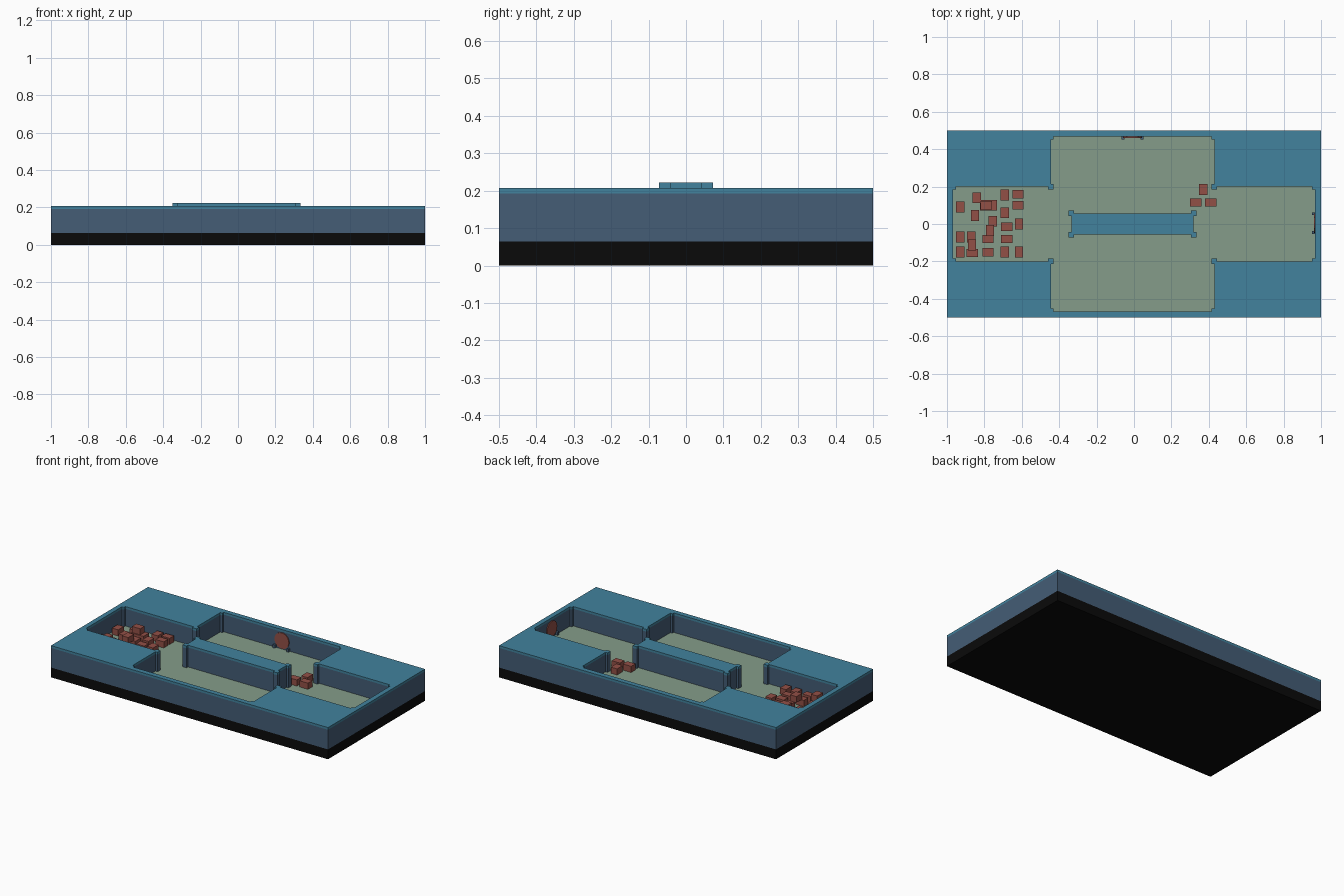
import bpy, bmesh
from mathutils import Matrix

cube = bpy.data.objects.get("Cube")
if cube:
    bpy.data.objects.remove(cube, do_unlink=True)


def material(name, rgb):
    mat = bpy.data.materials.new(name)
    mat.use_nodes = True
    mat.diffuse_color = (*rgb, 1)
    mat.node_tree.nodes["Principled BSDF"].inputs["Base Color"].default_value = (*rgb, 1)
    return mat


BLACK = material("black", (0.003, 0.003, 0.003))
SLATE = material("slate blue", (0.058, 0.109, 0.181))
BLUE = material("teal blue", (0.054, 0.225, 0.34))
GREEN = material("pale green", (0.235, 0.335, 0.255))
RED = material("brick red", (0.29, 0.08, 0.062))


def add_object(name, mesh, mat):
    mesh.materials.clear()
    mesh.materials.append(mat)
    obj = bpy.data.objects.new(name, mesh)
    bpy.context.scene.collection.objects.link(obj)
    return obj


def box(name, center, size, mat):
    bm = bmesh.new()
    bmesh.ops.create_cube(bm, size=1, matrix=Matrix.Translation(center) @ Matrix.Diagonal((*size, 1)))
    mesh = bpy.data.meshes.new(name)
    bm.to_mesh(mesh)
    bm.free()
    return add_object(name, mesh, mat)


def prism(name, outlines, bottom, top, mat):
    """Extrude flat outlines; an outline inside another becomes a hole."""
    curve = bpy.data.curves.new(name + " plan", "CURVE")
    curve.dimensions = "2D"
    curve.fill_mode = "BOTH"
    curve.extrude = (top - bottom) / 2
    for outline in outlines:
        spline = curve.splines.new("POLY")
        spline.points.add(len(outline) - 1)
        for point, (x, y) in zip(spline.points, outline):
            point.co = (x, y, 0, 1)
        spline.use_cyclic_u = True
        spline.use_smooth = False
    helper = bpy.data.objects.new(name + " plan", curve)
    mesh = bpy.data.meshes.new_from_object(helper)
    mesh.name = name
    bpy.data.objects.remove(helper)
    bpy.data.curves.remove(curve)
    bm = bmesh.new()
    bm.from_mesh(mesh)
    bmesh.ops.remove_doubles(bm, verts=bm.verts, dist=0.0001)
    bmesh.ops.recalc_face_normals(bm, faces=bm.faces)
    bmesh.ops.translate(bm, verts=bm.verts, vec=(0, 0, (top + bottom) / 2))
    for face in bm.faces:
        face.smooth = False
    bm.to_mesh(mesh)
    bm.free()
    return add_object(name, mesh, mat)


def four_quadrants(quarter):
    """Mirror a quarter outline around both axes, counter-clockwise."""
    path = []
    for sx, sy in ((1, 1), (-1, 1), (-1, -1), (1, -1)):
        part = [(sx * x, sy * y) for x, y in quarter(sx)]
        path += part if sx * sy > 0 else part[::-1]
    return path


K = 0.015              # half width of the corner posts
LONG, HALL, DEEP = 0.968, 0.2, 0.467


def room_quarter(side):
    m = 0.4375 - side * 0.0075
    return [(LONG, HALL - K), (LONG - K, HALL - K), (LONG - K, HALL),
            (m + K, HALL), (m + K, HALL - K), (m - K, HALL - K), (m - K, HALL + K),
            (m, HALL + K), (m, DEEP - K), (m - K, DEEP - K), (m - K, DEEP)]


def island_quarter(side):
    w, d = 0.327 - side * 0.008, 0.057
    return [(w, d - K), (w + K, d - K), (w + K, d + K), (w - K, d + K), (w - K, d)]


BASE, FLOOR, WALL, CAP = 0.064, 0.08, 0.192, 0.207
border = [(-1, -0.5), (1, -0.5), (1, 0.5), (-1, 0.5)]
room = four_quadrants(room_quarter)
island = four_quadrants(island_quarter)

# Base slab and floor
box("base", (0, 0, BASE / 2), (2, 1, BASE), BLACK)
prism("floor", [room], BASE, FLOOR, GREEN)

# Outer walls and their cap
prism("outer_wall", [border, room], BASE, WALL, SLATE)
prism("outer_wall_cap", [border, room], WALL, CAP, BLUE)

# Central island, one cap thickness taller
prism("island_wall", [island], FLOOR, CAP, SLATE)
prism("island_cap", [island], CAP, 0.222, BLUE)

# Loose bricks: x, y, level
pile = [(-.93, .09, 0), (-.84, .14, 0), (-.69, .155, 0), (-.8, .1, 0), (-.755, .1, 0),
        (-.85, .045, 0), (-.69, .06, 0), (-.755, .015, 0), (-.77, -.035, 1),
        (-.615, 0, 0), (-.93, -.07, 0), (-.87, -.07, 0), (-.866, -.113, 1),
        (-.93, -.15, 0), (-.69, -.15, 0), (-.615, -.15, 0), (.37, .185, 0)]
crosswise = [(-.62, .16, 0), (-.62, .1, 0), (-.79, .1, 1), (-.68, -.015, 0), (-.78, -.08, 0),
             (-.68, -.08, 0), (-.865, -.155, 0), (-.78, -.15, 0), (.33, .115, 0), (.41, .115, 0)]
TALL = 0.04
for bricks, size in ((pile, (0.045, 0.058, TALL)), (crosswise, (0.06, 0.045, TALL))):
    for x, y, level in bricks:
        box("brick", (x, y, FLOOR + TALL * (level + 0.5)), size, RED)


# Round targets on the back wall and the left end wall, each with two pegs
def target(name, x, y, axis):
    bm = bmesh.new()
    bmesh.ops.create_cone(bm, cap_ends=True, segments=24, radius1=0.052, radius2=0.052, depth=0.006,
                          matrix=Matrix.Translation((x, y, 0.136)) @ Matrix.Rotation(1.5708, 4, axis))
    mesh = bpy.data.meshes.new(name)
    bm.to_mesh(mesh)
    bm.free()
    add_object(name, mesh, RED)
    for offset in (-0.05, 0.05):
        dx, dy = (offset, -0.005) if axis == "X" else (-0.005, offset)
        box(name + "_peg", (x + dx, y + dy, FLOOR + 0.01), (0.015, 0.015, 0.02), SLATE)


target("back_target", -0.008, DEEP - 0.003, "X")
target("end_target", LONG - 0.003, 0.005, "Y")
